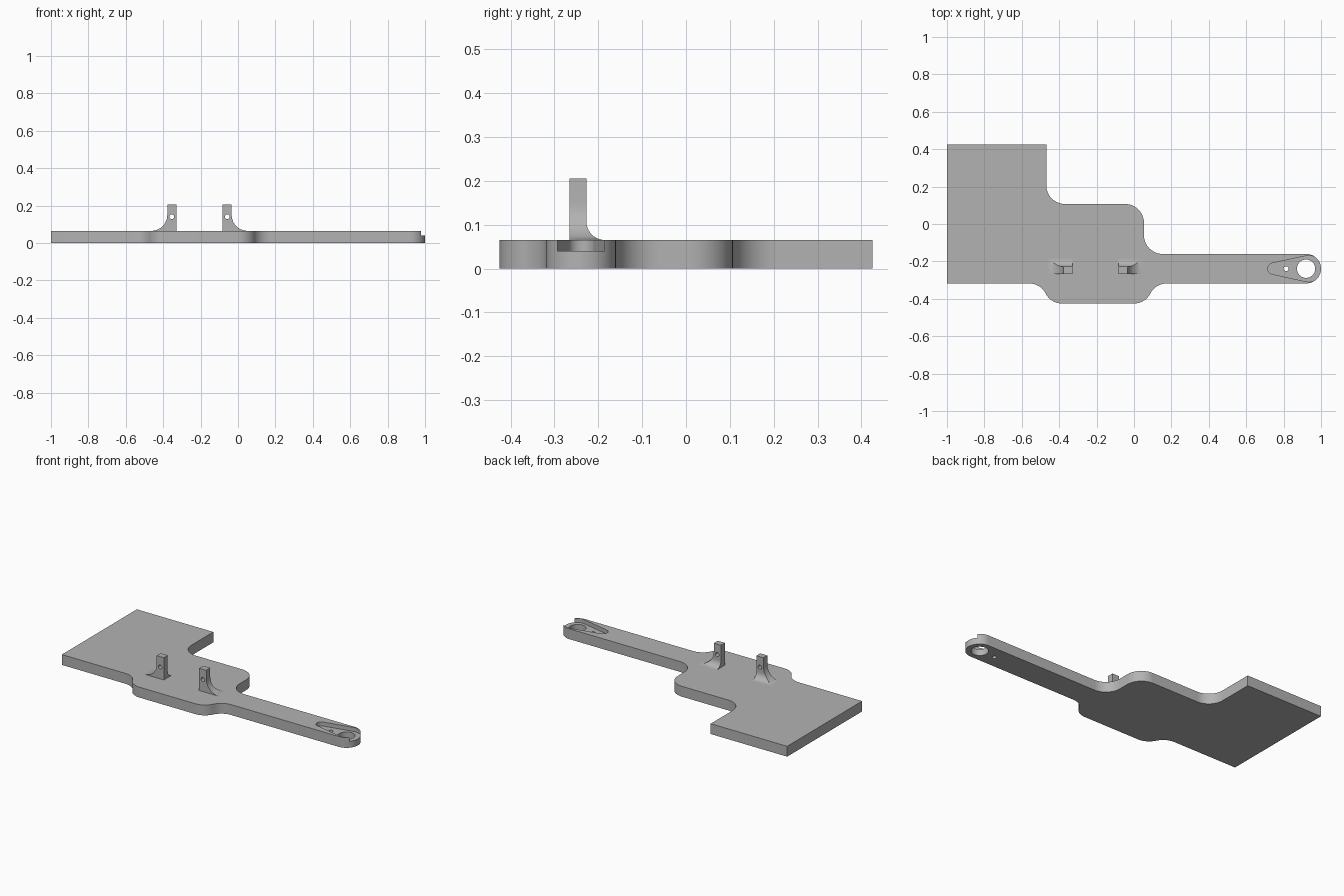
import bpy, bmesh, math
from mathutils import Vector

if "Cube" in bpy.data.objects:
    bpy.data.objects.remove(bpy.data.objects["Cube"])

grey = bpy.data.materials.new("plain grey")
grey.diffuse_color = (0.45, 0.45, 0.45, 1)
grey.use_nodes = True
grey.node_tree.nodes["Principled BSDF"].inputs["Base Color"].default_value = grey.diffuse_color


def finish(bm, name):
    bmesh.ops.recalc_face_normals(bm, faces=bm.faces)
    me = bpy.data.meshes.new(name)
    bm.to_mesh(me)
    bm.free()
    me.materials.append(grey)
    ob = bpy.data.objects.new(name, me)
    bpy.context.collection.objects.link(ob)
    return ob


def extrude(name, pts, z0, z1):
    """Prism from a flat outline."""
    bm = bmesh.new()
    f = bm.faces.new([bm.verts.new((p[0], p[1], z0)) for p in pts])
    r = bmesh.ops.extrude_face_region(bm, geom=[f])
    bmesh.ops.translate(bm, vec=(0, 0, z1 - z0),
                        verts=[v for v in r["geom"] if isinstance(v, bmesh.types.BMVert)])
    return finish(bm, name)


def rounded(corners, steps=12):
    """Polygon of (x, y, radius) corners with filleted corners."""
    out, n = [], len(corners)
    for i, (x, y, r) in enumerate(corners):
        p = Vector((x, y))
        if r == 0:
            out.append(p)
            continue
        a = (Vector(corners[i - 1][:2]) - p).normalized()
        b = (Vector(corners[(i + 1) % n][:2]) - p).normalized()
        half = a.angle(b) / 2
        c = p + (a + b).normalized() * r / math.sin(half)
        t = r / math.tan(half)
        u, v = p + a * t - c, p + b * t - c
        turn = math.pi - 2 * half
        for k in range(steps + 1):
            w = k / steps
            out.append(c + (u * math.sin((1 - w) * turn) + v * math.sin(w * turn)) / math.sin(turn))
    return out


def arc(cx, cy, r, a0, a1, n):
    return [(cx + r * math.cos(a0 + (a1 - a0) * k / n),
             cy + r * math.sin(a0 + (a1 - a0) * k / n)) for k in range(n + 1)]


def circle(cx, cy, r, n=40):
    return arc(cx, cy, r, 0, 2 * math.pi, n)[:-1]


def cut(ob, cutter):
    m = ob.modifiers.new("cut", "BOOLEAN")
    m.operation, m.solver, m.object = "DIFFERENCE", "EXACT", cutter
    cutter.hide_render = True
    cutter.hide_set(True)


def smooth(ob):
    bpy.ops.object.select_all(action="DESELECT")
    ob.select_set(True)
    bpy.context.view_layer.objects.active = ob
    for m in list(ob.modifiers):
        bpy.ops.object.modifier_apply(modifier=m.name)
    bpy.ops.object.shade_smooth_by_angle(angle=math.radians(30))


TOP, R, ARM_Y = 0.065, 0.097, -0.239

# Flat base plate with its long arm
plate = extrude("base_plate", rounded([
    (-1, -0.318, 0), (-0.499, -0.318, R), (-0.446, -0.425, R),
    (0.061, -0.425, R), (0.114, -0.318, R),
    (1, -0.318, 0.0788), (1, -0.16, 0.0788),
    (0.053, -0.16, 0.1), (0.053, 0.107, 0.1),
    (-0.469, 0.107, 0.1), (-0.469, 0.425, 0), (-1, 0.425, 0)]), 0, TOP)

# Tapered pocket, open at the arm tip, with a large and a small through hole
big, small, xb, xs = 0.07, 0.03, 0.934, 0.745
a = math.acos((big - small) / (xb - xs))
tip = math.pi - a
pocket = extrude("pocket_cutter",
                 arc(xb, ARM_Y, big, -tip, tip, 32) + arc(xs, ARM_Y, small, tip, 2 * math.pi - tip, 14),
                 0.04, 0.2)
cut(plate, pocket)
cut(plate, extrude("large_hole_cutter", circle(0.92, ARM_Y, 0.049), -0.1, 0.2))
cut(plate, extrude("small_hole_cutter", circle(0.813, ARM_Y, 0.013, 20), -0.1, 0.2))
smooth(plate)


def post(name, inner, side):
    """Upright post flaring outwards in x (side) and towards the back."""
    bm = bmesh.new()
    rx, ry, height, y0, y1 = 0.085, 0.042, 0.205, -0.266, -0.227
    outer = inner + side * 0.049
    flare = lambda r, h: r - math.sqrt(max(0, r * r - (r - h) ** 2)) if h < r else 0
    levels = sorted({round(r * (1 - math.cos(math.pi / 2 * k / 10)), 5)
                     for r in (rx, ry) for k in range(11)})
    levels = [-0.01] + levels + [height - TOP]
    rings = []
    for h in levels:
        xo = outer + side * flare(rx, max(h, 0))
        yb = y1 + flare(ry, max(h, 0))
        rings.append([bm.verts.new((x, y, TOP + h))
                      for x, y in ((inner, y0), (xo, y0), (xo, yb), (inner, yb))])
    for lo, hi in zip(rings, rings[1:]):
        for i in range(4):
            j = (i + 1) % 4
            bm.faces.new((lo[i], lo[j], hi[j], hi[i]))
    bm.faces.new(rings[0])
    bm.faces.new(rings[-1])
    ob = finish(bm, name)
    # Cross hole through the post
    hole = extrude(name + "_hole_cutter", circle(inner + side * 0.0255, 0, 0.0125, 24), -0.2, 0.2)
    hole.rotation_euler = (math.pi / 2, 0, 0)
    hole.location = (0, -0.24, 0.14)
    cut(ob, hole)
    smooth(ob)


post("left_post", -0.329, -1)
post("right_post", -0.083, 1)

# Remove the used cutters
for ob in [o for o in bpy.data.objects if o.name.endswith("cutter")]:
    bpy.data.objects.remove(ob)
